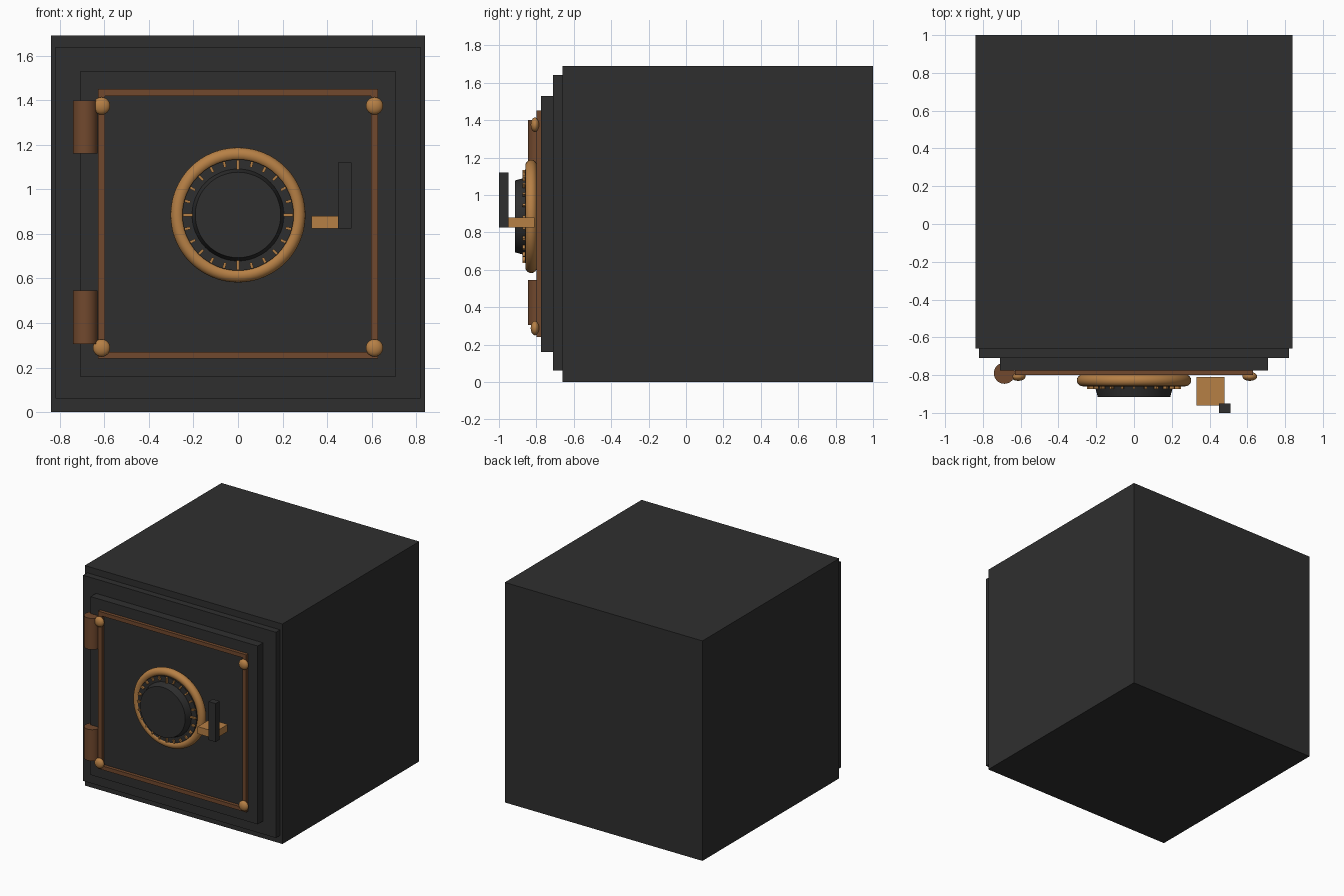
import bpy
import math
from mathutils import Matrix

old = bpy.data.objects.get("Cube")
if old:
    bpy.data.objects.remove(old, do_unlink=True)


def material(name, rgb):
    m = bpy.data.materials.new(name)
    m.use_nodes = True
    m.diffuse_color = (*rgb, 1)
    m.node_tree.nodes["Principled BSDF"].inputs["Base Color"].default_value = (*rgb, 1)
    return m


iron = material("dark iron", (0.028, 0.028, 0.028))
brass = material("brass", (0.47, 0.215, 0.06))
bronze = material("brown bronze", (0.165, 0.066, 0.027))

FACE_FRONT = (math.pi / 2, 0, 0)  # turns a local z axis towards the front
DIAL_Z = 0.885
DOOR_Y = -0.775


def finish(name, mat, smooth=False):
    ob = bpy.context.object
    ob.name = name
    ob.data.materials.append(mat)
    if smooth:
        bpy.ops.object.shade_smooth_by_angle()
    return ob


def box(name, mat, x, y, z):
    """Box from (low, high) ranges on each axis."""
    ranges = (x, y, z)
    bpy.ops.mesh.primitive_cube_add(size=1, location=[(a + b) / 2 for a, b in ranges])
    ob = finish(name, mat)
    ob.data.transform(Matrix.Diagonal([b - a for a, b in ranges] + [1]))
    return ob


# Body, door surround and door
box("body", iron, (-0.84, 0.84), (-0.66, 1), (0, 1.69))
box("door_surround", iron, (-0.82, 0.82), (-0.71, -0.66), (0.06, 1.64))
box("door", iron, (-0.71, 0.71), (DOOR_Y, -0.71), (0.16, 1.53))

# Trim rails around the door
rail_y = (-0.80, DOOR_Y)
for side, x in (("right", -0.613), ("left", 0.613)):
    box(f"trim_{side}", bronze, (x - 0.016, x + 0.016), rail_y, (0.24, 1.45))
for level, z in (("bottom", 0.255), ("top", 1.435)):
    box(f"trim_{level}", bronze, (-0.597, 0.597), rail_y, (z - 0.015, z + 0.015))

# Flattened corner studs
for side, x in (("right", -0.613), ("left", 0.613)):
    for level, z in (("bottom", 0.288), ("top", 1.375)):
        bpy.ops.mesh.primitive_uv_sphere_add(segments=24, ring_count=12, radius=0.039,
                                             location=(x, -0.807, z), rotation=FACE_FRONT)
        stud = finish(f"stud_{level}_{side}", brass, True)
        stud.data.transform(Matrix.Diagonal((1, 1, 0.6, 1)))

# Hinge barrels
for level, z in (("bottom", 0.425), ("top", 1.28)):
    bpy.ops.mesh.primitive_cylinder_add(vertices=32, radius=0.056, depth=0.24,
                                        location=(-0.686, -0.79, z))
    finish(f"hinge_{level}", bronze, True)

# Dial: plate, surrounding ring and tapered knob
bpy.ops.mesh.primitive_cylinder_add(vertices=48, radius=0.25, depth=0.085,
                                    location=(0, -0.8175, DIAL_Z), rotation=FACE_FRONT)
finish("dial_plate", iron, True)
bpy.ops.mesh.primitive_torus_add(major_segments=64, minor_segments=16, major_radius=0.272,
                                 minor_radius=0.031, location=(0, -0.828, DIAL_Z),
                                 rotation=FACE_FRONT)
finish("dial_ring", brass, True)
bpy.ops.mesh.primitive_cone_add(vertices=48, radius1=0.208, radius2=0.192, depth=0.06,
                                location=(0, -0.885, DIAL_Z), rotation=FACE_FRONT)
finish("dial_knob", iron, True)

# Dial tick marks, longer at the quarters
TICKS = 24
for i in range(TICKS):
    angle = math.tau * i / TICKS
    inner = 0.205 if i % 6 == 0 else 0.222
    tick = box(f"dial_tick_{i}", brass, (-0.006, 0.006), (-0.874, -0.858), (inner, 0.248))
    offset = tick.location.copy()
    turn = Matrix.Rotation(angle, 4, 'Y')
    tick.matrix_world = (Matrix.Translation((0, 0, DIAL_Z)) @ turn
                         @ Matrix.Translation(offset))

# Handle arm and upright grip
box("handle_arm", brass, (0.33, 0.48), (-0.96, -0.81), (0.825, 0.88))
box("handle_grip", iron, (0.45, 0.51), (-1, -0.95), (0.825, 1.12))
